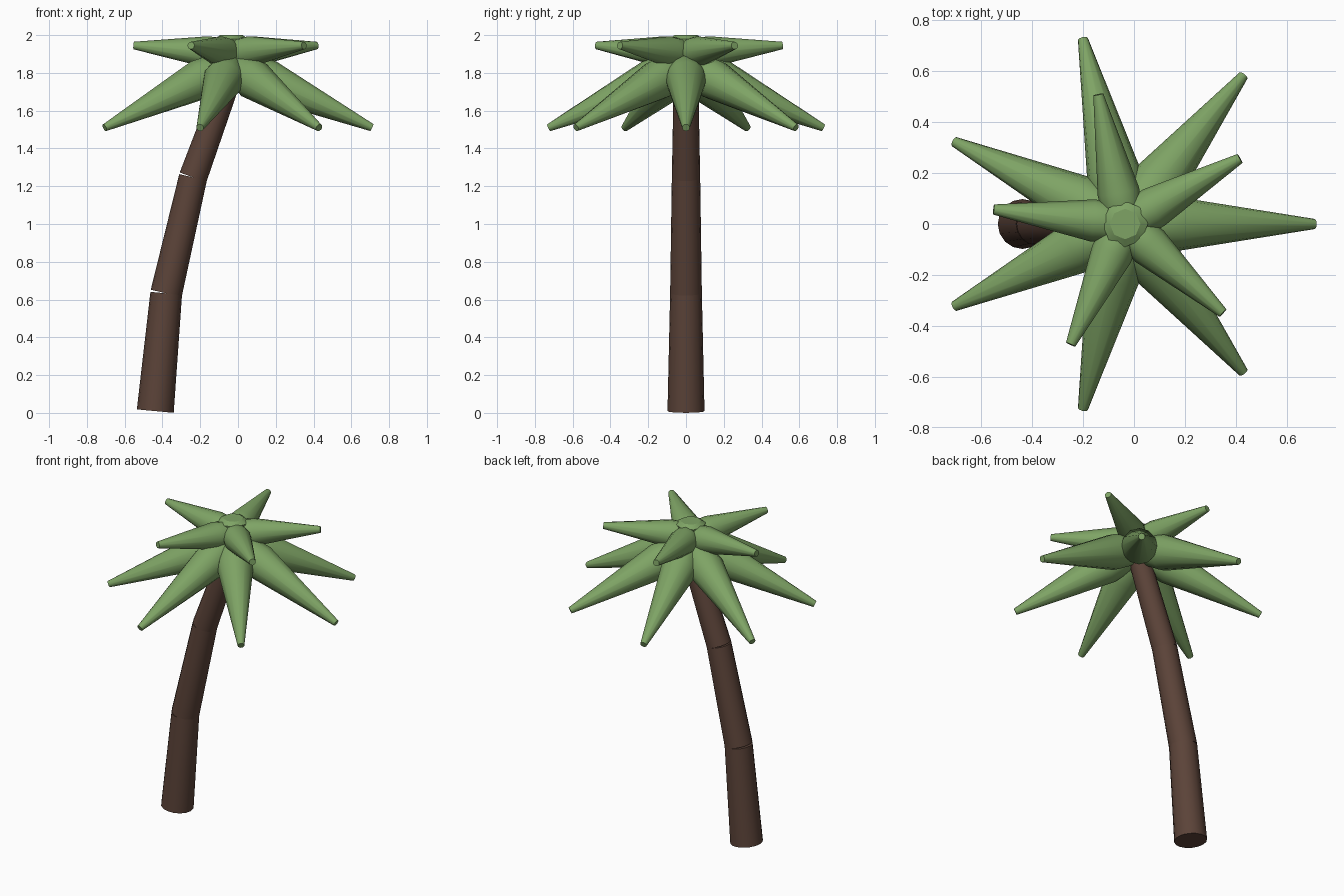
import bpy
import bmesh
import math
from mathutils import Vector

cube = bpy.data.objects.get("Cube")
if cube:
    bpy.data.objects.remove(cube, do_unlink=True)


def make_material(name, color):
    mat = bpy.data.materials.new(name)
    mat.use_nodes = True
    mat.diffuse_color = color
    mat.node_tree.nodes["Principled BSDF"].inputs["Base Color"].default_value = color
    return mat


BARK = make_material("bark_brown", (0.105, 0.056, 0.04, 1))
LEAF = make_material("leaf_green", (0.21, 0.37, 0.13, 1))


def lathe(name, start, end, profile, sides, mat, angle=35):
    """Closed solid turned around the line start-end; profile = (fraction, radius)."""
    start, end = Vector(start), Vector(end)
    axis = end - start
    turn = axis.to_track_quat("Z", "Y")
    bm = bmesh.new()
    rings = []
    for t, radius in profile:
        ring = []
        for i in range(sides):
            a = math.tau * i / sides
            offset = turn @ Vector((math.cos(a), math.sin(a), 0))
            ring.append(bm.verts.new(start + axis * t + offset * radius))
        rings.append(ring)
    for low, high in zip(rings, rings[1:]):
        for i in range(sides):
            j = (i + 1) % sides
            bm.faces.new((low[i], low[j], high[j], high[i]))
    bm.faces.new(rings[0][::-1])
    bm.faces.new(rings[-1])
    mesh = bpy.data.meshes.new(name)
    bm.to_mesh(mesh)
    bm.free()
    mesh.materials.append(mat)
    obj = bpy.data.objects.new(name, mesh)
    bpy.context.collection.objects.link(obj)
    bpy.ops.object.select_all(action="DESELECT")
    obj.select_set(True)
    bpy.context.view_layer.objects.active = obj
    bpy.ops.object.shade_smooth_by_angle(angle=math.radians(angle))
    return obj


# Trunk: three tapered lengths, each leaning further
joints = [(-0.438, 0, 0.0095), (-0.38, 0, 0.633), (-0.238, 0, 1.247), (-0.026, 0, 1.83)]
radii = [0.098, 0.084, 0.075, 0.064]
for i, part in enumerate(("lower", "middle", "upper")):
    lathe("trunk_" + part, joints[i], joints[i + 1],
          [(0, radii[i]), (1, radii[i + 1])], 16, BARK)

# Crown: two rings of spindle-shaped fronds
CENTRE_X = -0.035


def frond_ring(name, count, first_angle, reach, root_z, tip_z, profile):
    for i in range(count):
        a = math.radians(first_angle) + math.tau * i / count
        tip = (CENTRE_X + reach * math.cos(a), reach * math.sin(a), tip_z)
        lathe(f"{name}_{i + 1}", (CENTRE_X, 0, root_z), tip, profile, 12, LEAF)


frond_ring("lower_frond", 7, 0, 0.745, 1.85, 1.51,
           [(0, 0.06), (0.13, 0.095), (0.26, 0.108), (1, 0.02)])
frond_ring("upper_frond", 5, 29.7, 0.52, 1.9, 1.945,
           [(0, 0.065), (0.12, 0.08), (0.25, 0.083), (1, 0.02)])

# Small bud where the fronds meet
lathe("crown_bud", (CENTRE_X, 0, 1.8), (CENTRE_X, 0, 2.0),
      [(0, 0.06), (0.9, 0.09), (1, 0.06)], 8, LEAF)
